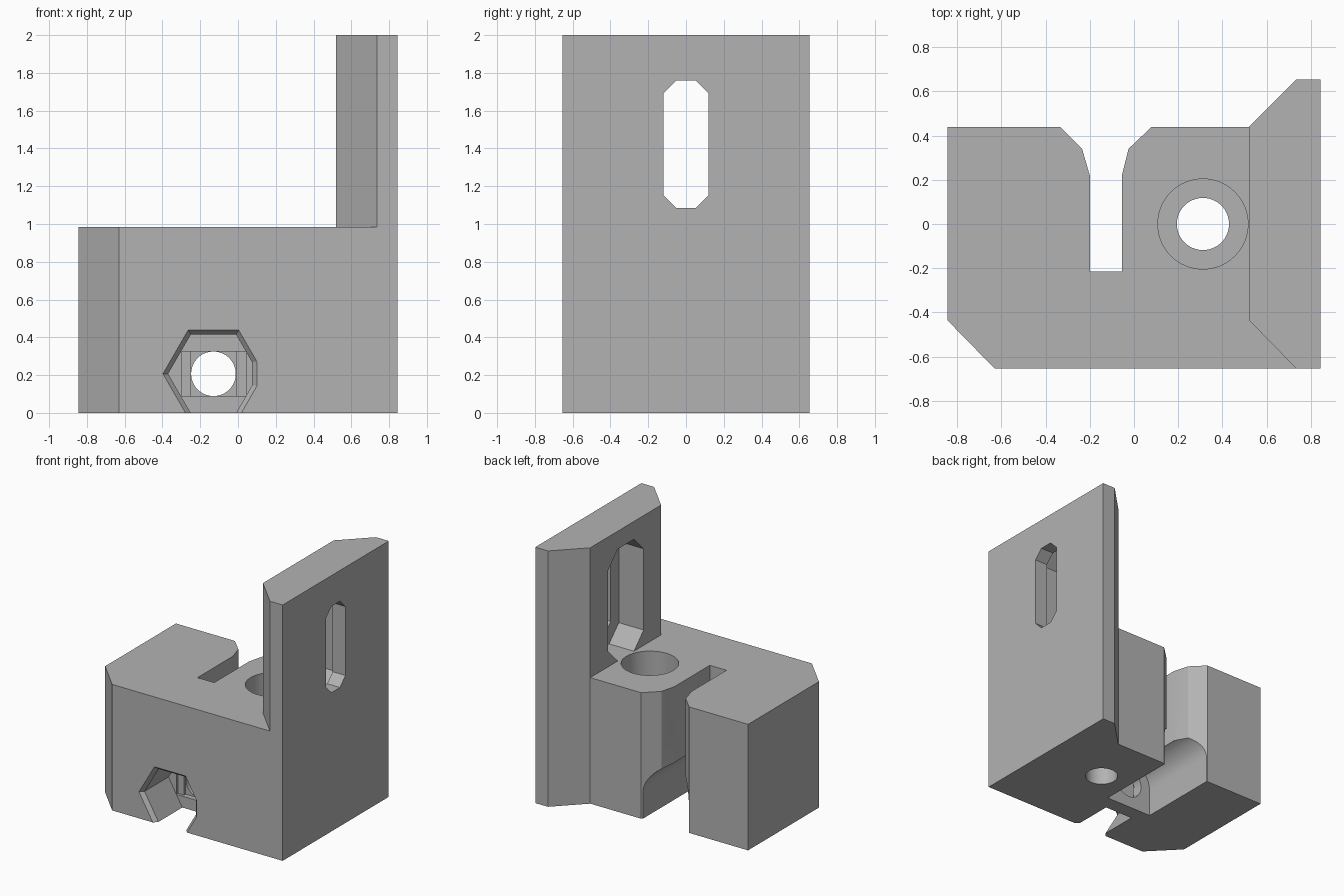
import bpy, bmesh, math
from mathutils import Vector

if "Cube" in bpy.data.objects:
    bpy.data.objects.remove(bpy.data.objects["Cube"])

grey = bpy.data.materials.new("grey plastic")
grey.use_nodes = True
grey.diffuse_color = (0.45, 0.45, 0.45, 1)
grey.node_tree.nodes["Principled BSDF"].inputs["Base Color"].default_value = grey.diffuse_color

# Order of (u, v, along) into x, y, z for each extrusion axis
AXES = {"z": lambda u, v, w: (u, v, w),
        "y": lambda u, v, w: (u, w, v),
        "x": lambda u, v, w: (w, u, v)}


def loft(name, axis, start, end, profile, end_profile=None):
    """Solid between two matching outlines on one axis."""
    place = AXES[axis]
    bm = bmesh.new()
    a = [bm.verts.new(place(u, v, start)) for u, v in profile]
    b = [bm.verts.new(place(u, v, end)) for u, v in end_profile or profile]
    bm.faces.new(a)
    bm.faces.new(b)
    for i in range(len(a)):
        j = (i + 1) % len(a)
        bm.faces.new((a[i], a[j], b[j], b[i]))
    bmesh.ops.recalc_face_normals(bm, faces=bm.faces)
    mesh = bpy.data.meshes.new(name)
    bm.to_mesh(mesh)
    bm.free()
    mesh.materials.append(grey)
    obj = bpy.data.objects.new(name, mesh)
    bpy.context.collection.objects.link(obj)
    return obj


def ring(u, v, r, n=64, sweep=math.tau):
    count = n if sweep == math.tau else n + 1
    return [(u + r * math.cos(sweep * i / n), v + r * math.sin(sweep * i / n))
            for i in range(count)]


def rect(u0, u1, v0, v1):
    return [(u0, v0), (u1, v0), (u1, v1), (u0, v1)]


def octagon(half, low, high, c):
    """Tall window outline with cut corners."""
    k = half - c
    return [(-k, low), (k, low), (half, low + c), (half, high - c),
            (k, high), (-k, high), (-half, high - c), (-half, low + c)]


def hexagon(u, v, r, limit):
    """Hexagon with its right corner cut off at a limit."""
    h, s = r * math.sqrt(0.75), (u + r - limit) * math.sqrt(3)
    return [(limit, v - s), (limit, v + s), (u + r / 2, v + h), (u - r / 2, v + h),
            (u - r, v), (u - r / 2, v - h), (u + r / 2, v - h)]


FRONT, TOP = -0.655, 0.985
BX, BZ = -0.13, 0.207          # horizontal bolt axis
HX = 0.312                     # vertical bolt axis
POCKET, WALL = -0.33, -0.215   # nut seat and channel end

# Body: full-height footprint, then the step above the base is removed
body = loft("bracket_body", "z", 0, 2, [
    (-0.845, -0.435), (-0.63, FRONT), (0.845, FRONT), (0.845, 0.655),
    (0.735, 0.655), (0.52, 0.44), (-0.845, 0.44)])

cutters = [
    loft("step_cut", "z", TOP, 2.2, [
        (-1, -1), (1.075, -1), (0.735, FRONT), (0.52, -0.435), (0.52, 1), (-1, 1)]),
    # Flared vertical slot in the back
    loft("slot_cut", "z", -0.1, 1.2, [
        (-0.2, WALL), (-0.055, WALL), (-0.055, 0.22), (-0.025, 0.34),
        (0.08, 0.44), (0.08, 0.6), (-0.335, 0.6), (-0.335, 0.44),
        (-0.235, 0.34), (-0.2, 0.22)]),
    # Arched channel, open at the bottom
    loft("channel_cut", "y", WALL, 0.7,
         ring(BX, BZ, 0.2, 32, math.pi) + [(BX - 0.2, -0.1), (BX + 0.2, -0.1)]),
    # Nut pocket with chamfered mouth and stepped seat
    loft("nut_pocket_cut", "y", -0.75, POCKET, hexagon(BX, BZ, 0.24, 0.075)),
    loft("nut_mouth_cut", "y", FRONT - 0.03, FRONT + 0.03,
         hexagon(BX, BZ, 0.295, 0.125), hexagon(BX, BZ, 0.24, 0.075)),
    loft("seat_band_cut", "y", -0.4, POCKET + 0.02,
         rect(-0.3, 0.045, BZ - 0.118, BZ + 0.118)),
    loft("seat_square_cut", "y", -0.4, POCKET + 0.04,
         rect(BX - 0.12, BX + 0.12, BZ - 0.118, BZ + 0.118)),
    loft("bolt_bore_cut", "y", -0.5, 0, ring(BX, BZ, 0.118)),
    # Counterbored vertical bolt hole
    loft("screw_bore_cut", "z", -0.1, 1.2, ring(HX, 0, 0.118)),
    loft("counterbore_cut", "z", 0.21, TOP + 0.2, ring(HX, 0, 0.204)),
    # Window through the upright, with a wider recess inside
    loft("window_cut", "x", 0.4, 1, octagon(0.12, 1.085, 1.76, 0.068)),
    loft("window_recess_cut", "x", 0.3, 0.735, octagon(0.22, TOP, 1.86, 0.12)),
]

bpy.context.view_layer.objects.active = body
for cutter in cutters:
    cutter.hide_render = True
    mod = body.modifiers.new(cutter.name, "BOOLEAN")
    mod.operation = "DIFFERENCE"
    mod.solver = "EXACT"
    mod.object = cutter
    bpy.ops.object.modifier_apply(modifier=mod.name)
    bpy.data.objects.remove(cutter)

bpy.ops.object.select_all(action="DESELECT")
body.select_set(True)
bpy.ops.object.shade_smooth_by_angle(angle=math.radians(20))
